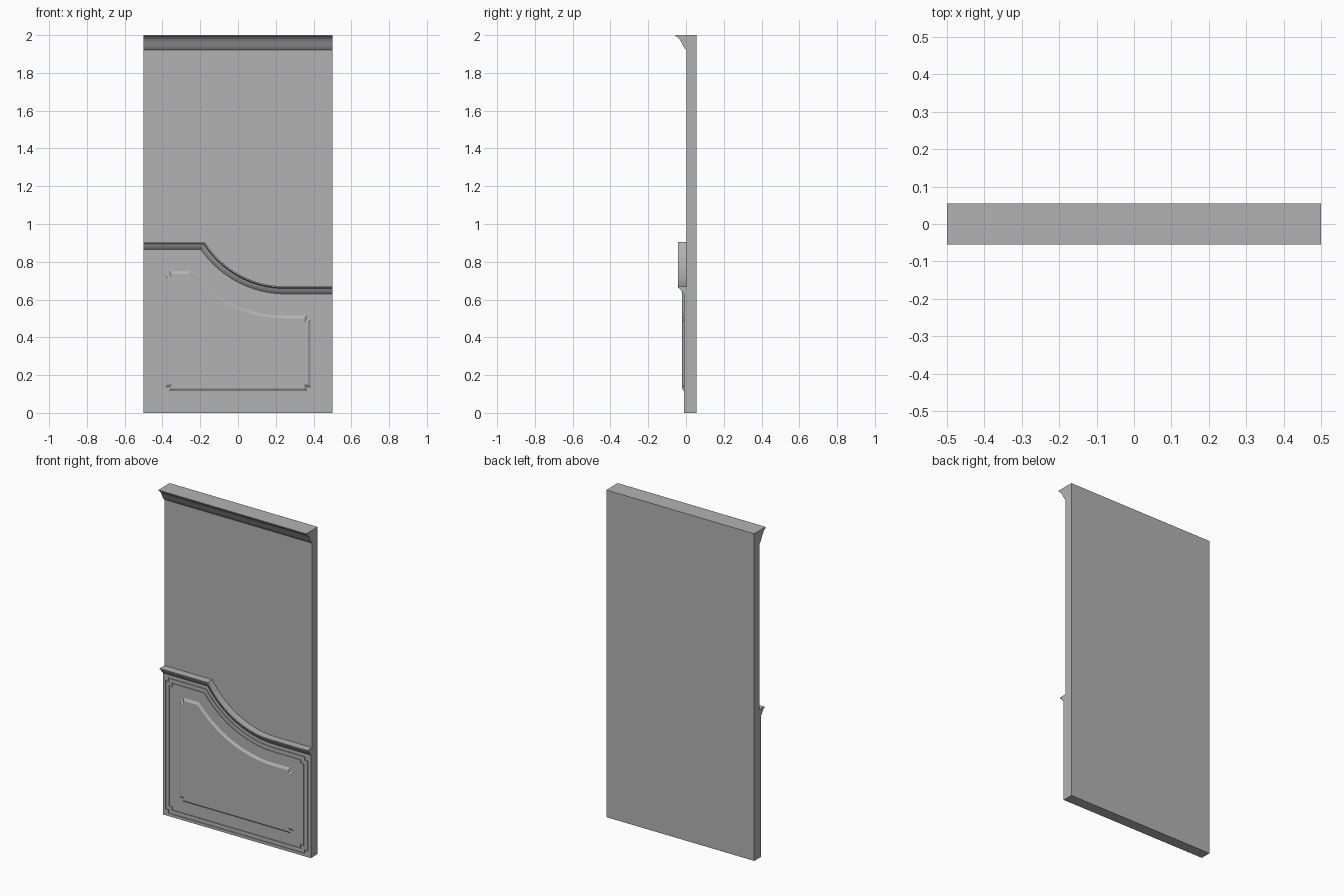
import bpy, bmesh, math

cube = bpy.data.objects.get("Cube")
if cube:
    bpy.data.objects.remove(cube, do_unlink=True)

grey = bpy.data.materials.new("plain_grey")
grey.use_nodes = True
grey.diffuse_color = (0.45, 0.45, 0.45, 1)
grey.node_tree.nodes["Principled BSDF"].inputs["Base Color"].default_value = (0.45, 0.45, 0.45, 1)

HALF = 0.5          # half width of the wall
WALL_FRONT = 0.003
BACK = 0.055
BOARD = -0.011      # front of the wainscot board
HIGH, LOW = 0.905, 0.67   # rail top at left and right
ARC_X, RADIUS, STEPS = 0.25, 0.502, 24
ARC_Z = LOW + RADIUS
RAIL_DROP = 0.04


def skin(name, rings, caps, wrap):
    """Join equal rings of points with quads; cap the chosen rings."""
    bm = bmesh.new()
    vs = [[bm.verts.new(p) for p in ring] for ring in rings]
    n = len(vs[0])
    for a, b in zip(vs, vs[1:]):
        for i in range(n if wrap else n - 1):
            j = (i + 1) % n
            bm.faces.new((a[i], a[j], b[j], b[i]))
    for c in caps:
        bm.faces.new(vs[c])
    bmesh.ops.remove_doubles(bm, verts=bm.verts, dist=1e-5)
    bmesh.ops.recalc_face_normals(bm, faces=bm.faces)
    mesh = bpy.data.meshes.new(name)
    bm.to_mesh(mesh)
    bm.free()
    mesh.materials.append(grey)
    obj = bpy.data.objects.new(name, mesh)
    bpy.context.collection.objects.link(obj)
    bpy.ops.object.select_all(action='DESELECT')
    obj.select_set(True)
    bpy.context.view_layer.objects.active = obj
    bpy.ops.object.shade_smooth_by_angle(angle=math.radians(20))
    return obj


def sweep_curve(d):
    """The falling arc of the top edge, moved down by d."""
    r = RADIUS + d
    start = math.acos((ARC_Z - HIGH + d) / r)
    angles = [start * (1 - i / STEPS) for i in range(STEPS + 1)]
    return [(ARC_X - r * math.sin(a), ARC_Z - r * math.cos(a)) for a in angles]


def outline(inset, notch, y):
    """Panel outline under the rail, with stepped corners."""
    d = inset + RAIL_DROP
    x, n = HALF - inset, notch
    top_l, top_r = HIGH - d, LOW - d
    pts = [(-x + n, inset), (-x + n, inset + n), (-x, inset + n),
           (-x, top_l - n), (-x + n, top_l - n), (-x + n, top_l)]
    pts += sweep_curve(d)
    pts += [(x - n, top_r), (x - n, top_r - n), (x, top_r - n),
            (x, inset + n), (x - n, inset + n), (x - n, inset)]
    return [(px, y, pz) for px, pz in pts]


# Wall slab
skin("wall_slab", [[(x, WALL_FRONT, 0), (x, BACK, 0), (x, BACK, 2), (x, WALL_FRONT, 2)]
                   for x in (-HALF, HALF)], (0, -1), True)

# Crown moulding along the top
crown = [(WALL_FRONT, 2), (-0.055, 2), (-0.055, 1.994), (-0.043, 1.987), (-0.033, 1.977),
         (-0.024, 1.962), (-0.015, 1.943), (-0.006, 1.928), (WALL_FRONT, 1.92)]
skin("crown_moulding", [[(x, y, z) for y, z in crown] for x in (-HALF, HALF)], (0, -1), True)

# Wainscot board: two fine grooves, then a raised field with bevelled edges
STEP = 0.02
rings = [outline(0, 0, WALL_FRONT), outline(0, 0, BOARD)]
for at in (0.017, 0.042):
    for extra, y in ((0, BOARD), (0, BOARD + 0.005), (0.006, BOARD + 0.005), (0.006, BOARD)):
        rings.append(outline(at + extra, STEP, y))
rings += [outline(0.115, STEP, BOARD), outline(0.129, STEP, BOARD - 0.009)]
skin("wainscot_panel", rings, (0, -1), True)

# Curved rail: a moulding profile (drop, y) swept along the top edge
profile = [(0, WALL_FRONT), (0, -0.043), (0.007, -0.043), (0.012, -0.032), (0.02, -0.028),
           (0.03, -0.021), (0.036, -0.015), (0.04, BOARD), (RAIL_DROP, WALL_FRONT)]
lines = []
for d, y in profile:
    path = [(-HALF, HIGH - d)] + sweep_curve(d) + [(HALF, LOW - d)]
    lines.append([(x, y, z) for x, z in path])
skin("curved_rail", list(zip(*lines)), (0, -1), True)
